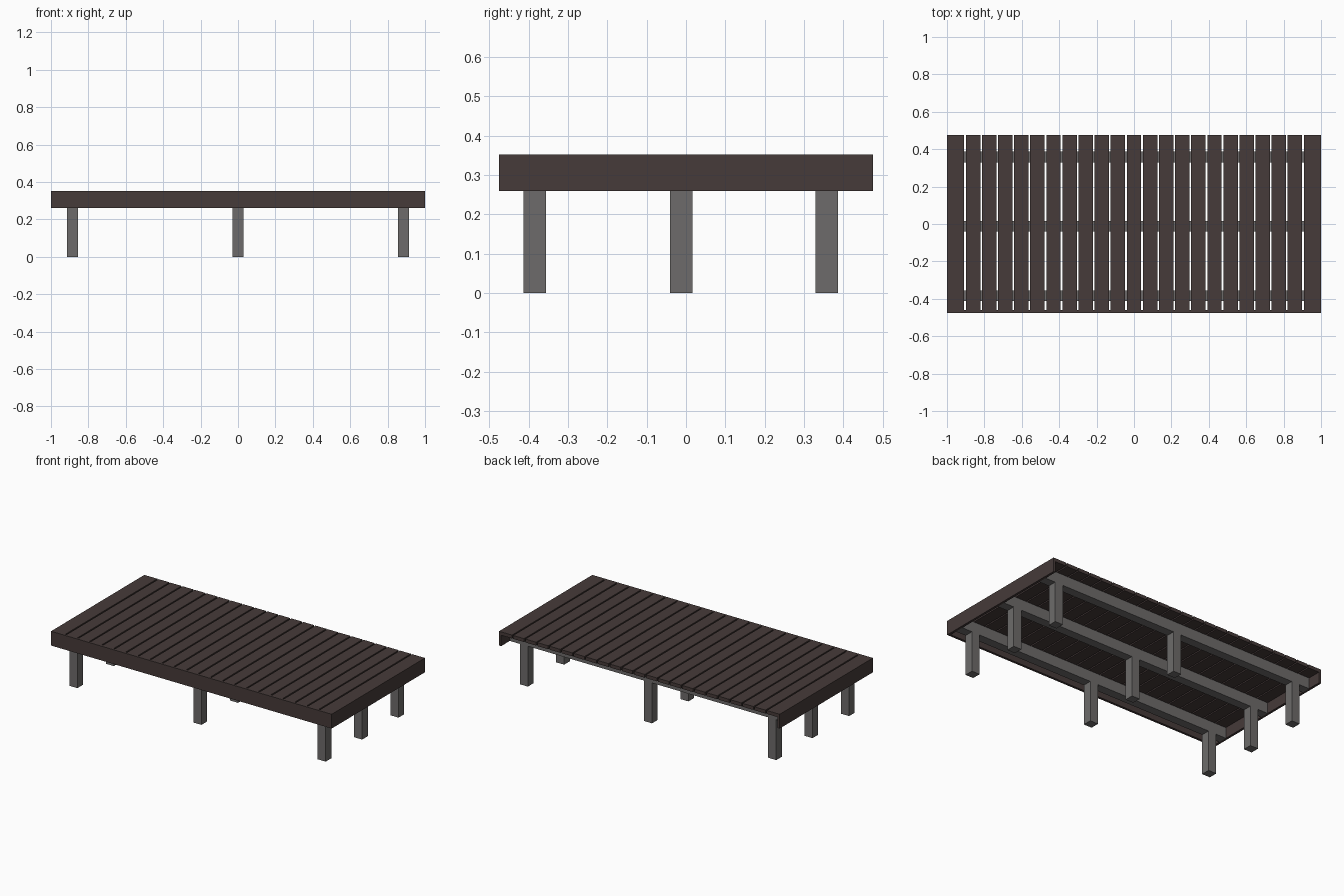
import bpy

cube = bpy.data.objects.get("Cube")
if cube:
    bpy.data.objects.remove(cube, do_unlink=True)


def make_material(name, rgb):
    mat = bpy.data.materials.new(name)
    mat.use_nodes = True
    colour = (*rgb, 1.0)
    mat.diffuse_color = colour
    mat.node_tree.nodes["Principled BSDF"].inputs["Base Color"].default_value = colour
    return mat


brown = make_material("dark brown boards", (0.061, 0.043, 0.041))
grey = make_material("grey frame", (0.155, 0.148, 0.145))


def box(name, low, high, mat):
    """Box between two opposite corners."""
    bpy.ops.mesh.primitive_cube_add(size=1)
    obj = bpy.context.object
    obj.name = name
    for v in obj.data.vertices:
        v.co = [lo + (c + 0.5) * (hi - lo) for c, lo, hi in zip(v.co, low, high)]
    obj.data.materials.append(mat)
    return obj


HALF_X, HALF_Y = 1.0, 0.475
TOP, BASE = 0.352, 0.26      # deck surface and underside of the frame
BOARD = 0.015                # fascia thickness
PLANK = 0.022                # plank thickness
POST = 0.057                 # post and beam width
COUNT, GAP = 23, 0.009

# Deck planks running front to back
inner = HALF_X - BOARD
pitch = (2 * inner + GAP) / COUNT
for i in range(COUNT):
    x = -inner + i * pitch
    box(f"deck_plank_{i + 1}", (x, -HALF_Y + BOARD, TOP - PLANK),
        (x + pitch - GAP, HALF_Y, TOP), brown)

# Fascia boards on the front and both ends; the back stays open
box("front_fascia", (-inner, -HALF_Y, BASE), (inner, -HALF_Y + BOARD, TOP), brown)
box("right_fascia", (-HALF_X, -HALF_Y, BASE), (-inner, HALF_Y, TOP), brown)
box("left_fascia", (inner, -HALF_Y, BASE), (HALF_X, HALF_Y, TOP), brown)

# Long beams, each carried by three posts
for row, y in (("front", -0.384), ("middle", -0.012), ("back", 0.358)):
    y0, y1 = y - POST / 2, y + POST / 2
    box(f"{row}_beam", (-inner, y0, BASE), (inner, y1, TOP - PLANK), grey)
    for side, x in (("right", -0.885), ("centre", 0.0), ("left", 0.885)):
        box(f"{row}_{side}_post", (x - POST / 2, y0, 0), (x + POST / 2, y1, BASE), grey)
